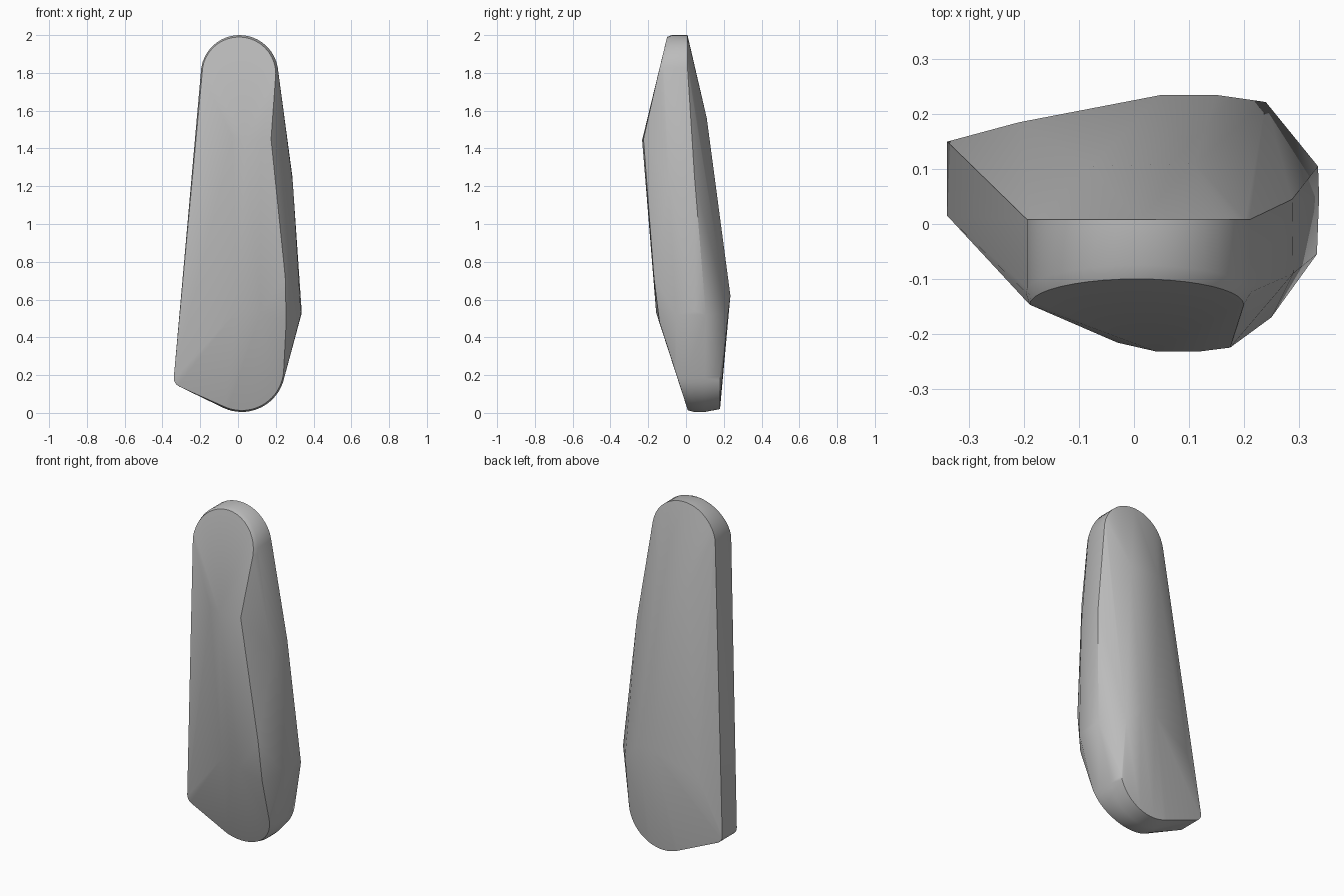
import bpy, bmesh
from math import sin, cos, radians

cube = bpy.data.objects.get("Cube")
if cube:
    bpy.data.objects.remove(cube, do_unlink=True)

grey = bpy.data.materials.new("stone_grey")
grey.use_nodes = True
colour = (0.5, 0.5, 0.5, 1)
grey.diffuse_color = colour
grey.node_tree.nodes["Principled BSDF"].inputs["Base Color"].default_value = colour


def arc(cx, cz, r, start, end, depth, steps=20):
    """Arc in the x-z plane; depth(x, z) gives y."""
    points = []
    for i in range(steps + 1):
        a = radians(start + (end - start) * i / steps)
        x, z = cx + r * cos(a), cz + r * sin(a)
        points.append((x, depth(x, z), z))
    return points


# Rounded top: slanted front rim, wider shoulder and flat back rim
points = arc(0.005, 1.795, 0.195, 0, 180, lambda x, z: -0.1 - 0.24 * (1.99 - z))
points += arc(0.008, 1.795, 0.205, 0, 180, lambda x, z: -0.075 - 0.24 * (2 - z))
points += arc(0.008, 1.795, 0.205, 0, 180, lambda x, z: 0.008)

# Rounded foot: front rim, outer edge and back rim
points += arc(0.02, 0.235, 0.222, -115, 5, lambda x, z: 0.01 - 0.32 * (z - 0.013))
points += arc(0.02, 0.235, 0.23, -115, 5, lambda x, z: 0.045 - 0.25 * z)
points += arc(0.02, 0.235, 0.23, -115, 5, lambda x, z: 0.1)
points += arc(0.02, 0.245, 0.225, -115, 5, lambda x, z: 0.18)

# Small rounded corner at the low side
for y in (0.015, 0.15):
    points += arc(-0.29, 0.185, 0.05, 180, 245, lambda x, z: y, 6)

# Front crest, front ridge and the edge running down beside them
points += [(-0.03, -0.216, 1.46), (0.04, -0.232, 1.445), (0.12, -0.232, 1.44), (0.175, -0.225, 1.45),
           (0.0, -0.152, 0.55), (0.12, -0.158, 0.53), (0.25, -0.17, 0.72), (0.255, -0.14, 0.48)]
# Broad side plane
points += [(0.29, -0.09, 1.22), (0.288, 0.045, 1.25), (0.333, -0.055, 0.52),
           (0.337, 0.05, 0.54), (0.335, 0.105, 0.52)]
# Back bend and back ridge
points += [(-0.08, 0.105, 1.57), (0.11, 0.11, 1.56), (0.05, 0.235, 0.62),
           (0.15, 0.235, 0.62), (0.24, 0.222, 0.52), (-0.21, 0.185, 0.5)]

bm = bmesh.new()
verts = [bm.verts.new(p) for p in points]
hull = bmesh.ops.convex_hull(bm, input=verts)
loose = [v for v in bm.verts if not v.link_faces]
bmesh.ops.delete(bm, geom=loose, context='VERTS')
bmesh.ops.remove_doubles(bm, verts=bm.verts, dist=0.002)
bmesh.ops.recalc_face_normals(bm, faces=bm.faces)
mesh = bpy.data.meshes.new("faceted_body")
bm.to_mesh(mesh)
bm.free()
mesh.materials.append(grey)

body = bpy.data.objects.new("faceted_body", mesh)
bpy.context.collection.objects.link(body)
bpy.context.view_layer.objects.active = body
body.select_set(True)
bpy.ops.object.shade_smooth_by_angle(angle=radians(30))
